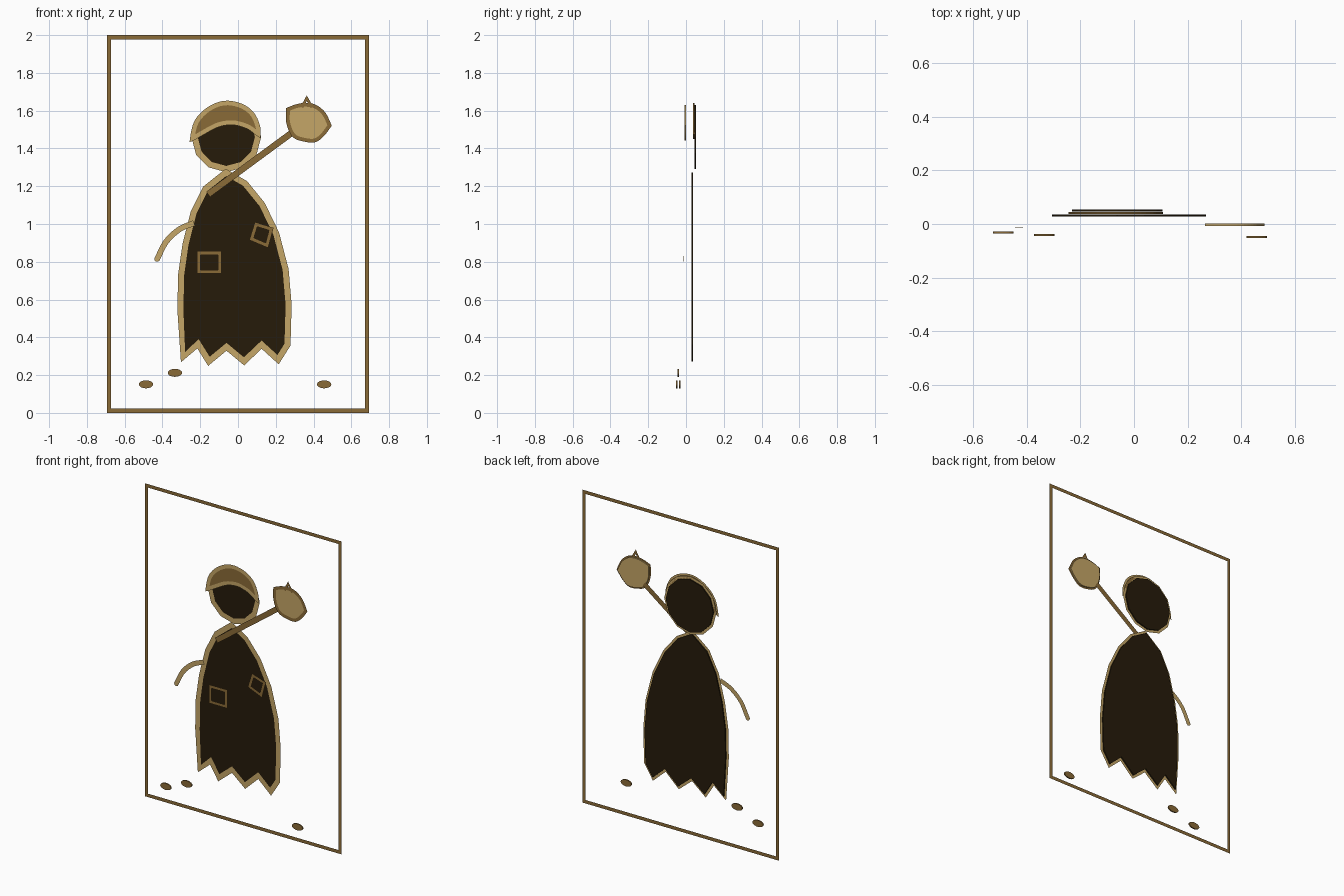
import bpy
import bmesh
import math
from mathutils import Vector

default = bpy.data.objects.get("Cube")
if default:
    bpy.data.objects.remove(default, do_unlink=True)


def make_material(name, rgb):
    mat = bpy.data.materials.new(name)
    mat.use_nodes = True
    colour = (*rgb, 1)
    mat.diffuse_color = colour
    bsdf = next(n for n in mat.node_tree.nodes if n.type == 'BSDF_PRINCIPLED')
    bsdf.inputs["Base Color"].default_value = colour
    return mat


TAN = make_material("tan", (0.56, 0.38, 0.135))
BROWN = make_material("brown", (0.255, 0.145, 0.038))
DARK = make_material("dark_brown", (0.019, 0.011, 0.003))


def finish(name, bm, mat):
    mesh = bpy.data.meshes.new(name)
    bm.to_mesh(mesh)
    bm.free()
    mesh.materials.append(mat)
    obj = bpy.data.objects.new(name, mesh)
    bpy.context.collection.objects.link(obj)
    return obj


def plate(name, points, y, mat, thick=0.008):
    """Thin filled plate of a flat outline, centred on depth y."""
    bm = bmesh.new()
    face = bm.faces.new([bm.verts.new((x, y - thick / 2, z)) for x, z in points])
    moved = bmesh.ops.extrude_face_region(bm, geom=[face], use_keep_orig=True)
    verts = [g for g in moved["geom"] if isinstance(g, bmesh.types.BMVert)]
    bmesh.ops.translate(bm, verts=verts, vec=(0, thick, 0))
    bmesh.ops.recalc_face_normals(bm, faces=bm.faces[:])
    return finish(name, bm, mat)


def ribbon(name, points, y, mat, width, closed=True):
    """Flat mitred stroke along a path."""
    pts = [Vector(p) for p in points]
    n = len(pts)
    bm = bmesh.new()
    rows = []
    for i, p in enumerate(pts):
        before = pts[i - 1] if closed or i else p
        after = pts[(i + 1) % n] if closed or i < n - 1 else p
        d1, d2 = p - before, after - p
        d1 = d1.normalized() if d1.length else d2.normalized()
        d2 = d2.normalized() if d2.length else d1
        n1, n2 = Vector((-d1.y, d1.x)), Vector((-d2.y, d2.x))
        mitre = (n1 + n2).normalized()
        off = mitre * (width / 2 / max(mitre.dot(n1), 0.55))
        rows.append([bm.verts.new((q.x, y, q.y)) for q in (p + off, p - off)])
    for i in range(n if closed else n - 1):
        a, b = rows[i], rows[(i + 1) % n]
        bm.faces.new((a[0], a[1], b[1], b[0]))
    bm.normal_update()
    bmesh.ops.reverse_faces(bm, faces=[f for f in bm.faces if f.normal.y > 0])
    return finish(name, bm, mat)


def smooth(points, steps=4):
    """Open rounded path through the points."""
    p = [Vector(q) for q in points]
    p = [p[0] * 2 - p[1]] + p + [p[-1] * 2 - p[-2]]
    out = []
    for a, b, c, d in zip(p, p[1:], p[2:], p[3:]):
        for k in range(steps):
            t = k / steps
            out.append((b * 2 + (c - a) * t + (a * 2 - b * 5 + c * 4 - d) * t ** 2
                        + (b * 3 - a - c * 3 + d) * t ** 3) / 2)
    return out + [p[-2]]


def ellipse(cx, cz, rx, rz, sides):
    turns = [math.tau * i / sides for i in range(sides)]
    return [(cx + rx * math.cos(t), cz + rz * math.sin(t)) for t in turns]


# Head
head = ellipse(-0.062, 1.46, 0.168, 0.169, 12)
plate("head", head, 0.05, DARK)
ribbon("head_outline", head, 0.045, TAN, 0.032)

# Hood: outer dome, then the brow edge back to the left tip
dome = smooth([(-.244, 1.45), (-.22, 1.54), (-.158, 1.606), (-.075, 1.64),
               (.01, 1.628), (.072, 1.586), (.103, 1.523), (.108, 1.475)])
brow = smooth([(.108, 1.475), (.062, 1.51), (.01, 1.53), (-.043, 1.537),
               (-.112, 1.523), (-.188, 1.483), (-.244, 1.45)])
hood = dome[:-1] + brow[:-1]
plate("hood", hood, 0.041, BROWN)
ribbon("hood_outline", hood, 0.036, TAN, 0.024)

# Cloak with a ragged hem
cloak = [(-.291, .295), (-.212, .366), (-.154, .273), (-.061, .35), (.032, .273),
         (.125, .361), (.212, .282), (.262, .361), (.268, .573), (.252, .759),
         (.202, .95), (.128, 1.103), (.037, 1.215), (-.064, 1.273), (-.171, 1.188),
         (-.235, 1.061), (-.278, .891), (-.301, .732), (-.305, .546)]
plate("cloak", cloak, 0.032, DARK)
ribbon("cloak_outline", cloak, 0.026, TAN, 0.032)

# Arm, well in front of the cloak
arm = smooth([(-.233, 1.005), (-.31, .972), (-.38, .907), (-.428, .815)])
ribbon("arm", arm, -0.012, TAN, 0.03, closed=False)
plate("hand_tip", ellipse(*arm[-1], 0.015, 0.015, 10), -0.012, TAN, 0.001)

# Cloak patches
ribbon("right_patch", [(-.208, .747), (-.097, .747), (-.097, .846), (-.208, .846)],
       0.017, BROWN, 0.02)
ribbon("left_patch", [(.072, .921), (.153, .887), (.176, .973), (.096, .998)],
       0.013, BROWN, 0.02)

# Staff
ribbon("staff", [(-.158, 1.157), (.292, 1.488)], 0.006, BROWN, 0.034, closed=False)

# Bundle on the staff, with its knot
belly = smooth([(.265, 1.607), (.266, 1.535), (.296, 1.468), (.352, 1.446),
                (.408, 1.443), (.45, 1.475), (.485, 1.522)])
top = smooth([(.485, 1.522), (.455, 1.583), (.41, 1.621), (.36, 1.631),
              (.31, 1.624), (.265, 1.607)])
bundle = belly[:-1] + top[:-1]
plate("bundle", bundle, -0.003, TAN)
ribbon("bundle_outline", bundle, -0.008, BROWN, 0.02)
ribbon("bundle_knot", [(.338, 1.617), (.364, 1.666), (.392, 1.617)],
       -0.013, BROWN, 0.016, closed=False)

# Pebbles
for i, (x, y, z) in enumerate([(-.487, -.032, .151), (-.334, -.041, .212),
                               (.456, -.049, .151)]):
    plate(f"pebble_{i + 1}", ellipse(x, z, 0.038, 0.021, 20), y, BROWN)

# Border frame, behind everything
edge = 0.683
low = 0.011
ribbon("border_frame", [(-edge, low), (edge, low), (edge, 2 - low), (-edge, 2 - low)],
       0.053, BROWN, 2 * low)
